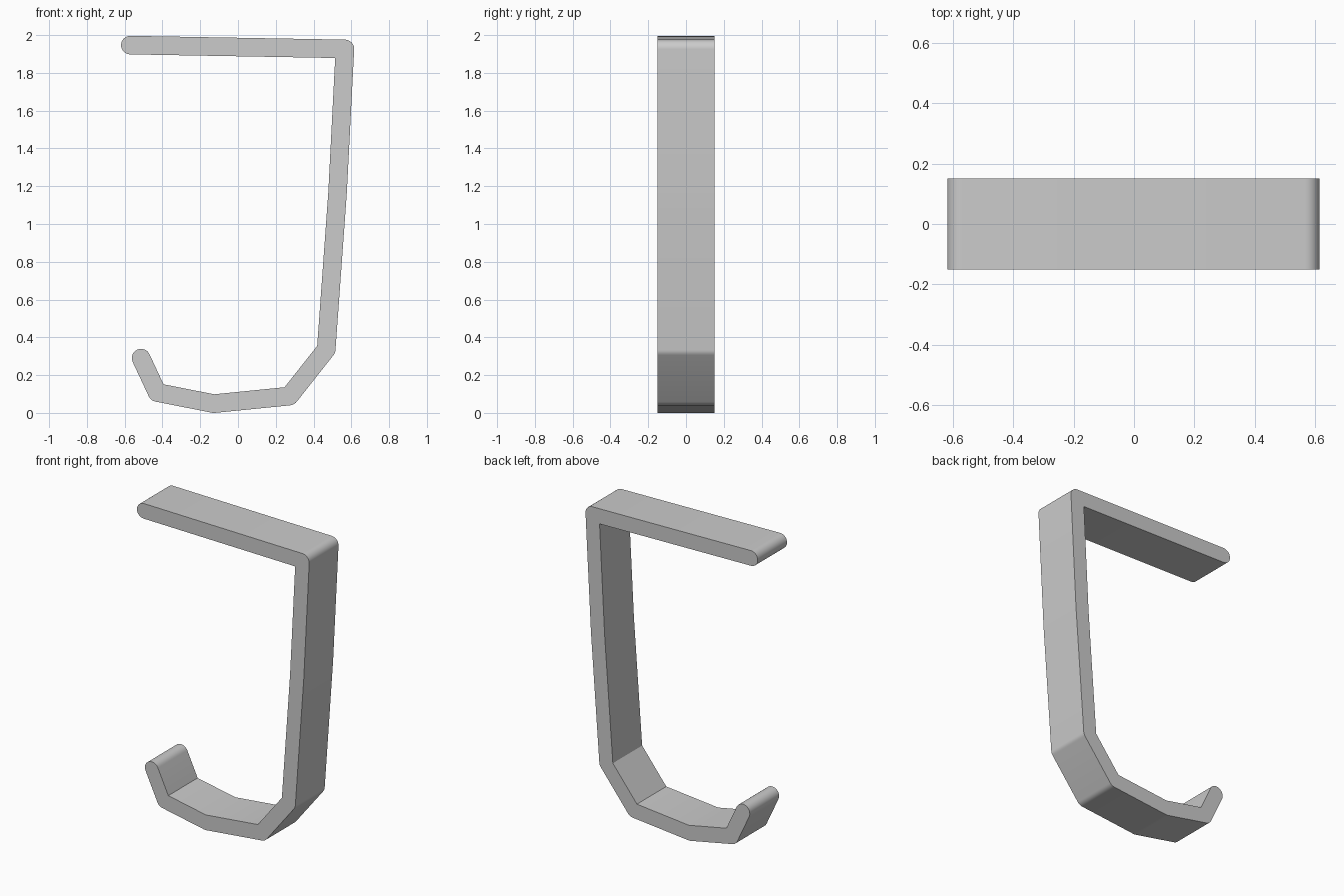
import bpy, bmesh, math
from mathutils import Vector

if "Cube" in bpy.data.objects:
    bpy.data.objects.remove(bpy.data.objects["Cube"])

R = 0.049        # half thickness of the strip
HALF_W = 0.15    # half width along y

# Centre line of the hook in the x-z plane, from top arm to hook tip
PATH = [(-0.57, 1.951), (0.566, 1.931), (0.527, 1.17), (0.467, 0.34),
        (0.272, 0.093), (-0.128, 0.053), (-0.428, 0.112), (-0.513, 0.294)]


def strip_outline(path, r):
    """Walk down one side and back up the other: round outer corners, mitred inner ones."""
    pts = [Vector(p) for p in path]
    walk = pts + pts[-2:0:-1]
    n, out = len(walk), []
    for i, p in enumerate(walk):
        d1 = (p - walk[i - 1]).normalized()
        d2 = (walk[(i + 1) % n] - p).normalized()
        turn = math.atan2(d1.x * d2.y - d1.y * d2.x, d1.dot(d2))
        if i in (0, len(pts) - 1):
            turn = math.pi
        a = math.atan2(d1.y, d1.x) - math.pi / 2
        if turn > 0:
            steps = max(1, math.ceil(turn / math.radians(11.25)))
            for k in range(steps + 1):
                t = a + turn * k / steps
                out.append(p + r * Vector((math.cos(t), math.sin(t))))
        else:
            t = a + turn / 2
            out.append(p + r / math.cos(turn / 2) * Vector((math.cos(t), math.sin(t))))
    return out


# Hook strip: outline extruded along y
bm = bmesh.new()
face = bm.faces.new([bm.verts.new((p.x, -HALF_W, p.y)) for p in strip_outline(PATH, R)])
ext = bmesh.ops.extrude_face_region(bm, geom=[face])
bmesh.ops.translate(bm, vec=(0, 2 * HALF_W, 0),
                    verts=[g for g in ext["geom"] if isinstance(g, bmesh.types.BMVert)])
bmesh.ops.recalc_face_normals(bm, faces=bm.faces)
# Sit exactly on the ground
low = min(v.co.z for v in bm.verts)
bmesh.ops.translate(bm, vec=(0, 0, -low), verts=bm.verts)
mesh = bpy.data.meshes.new("hook")
bm.to_mesh(mesh)
bm.free()
hook = bpy.data.objects.new("hook", mesh)
bpy.context.collection.objects.link(hook)
bpy.context.view_layer.objects.active = hook
hook.select_set(True)
bpy.ops.object.shade_smooth_by_angle(angle=math.radians(30))
